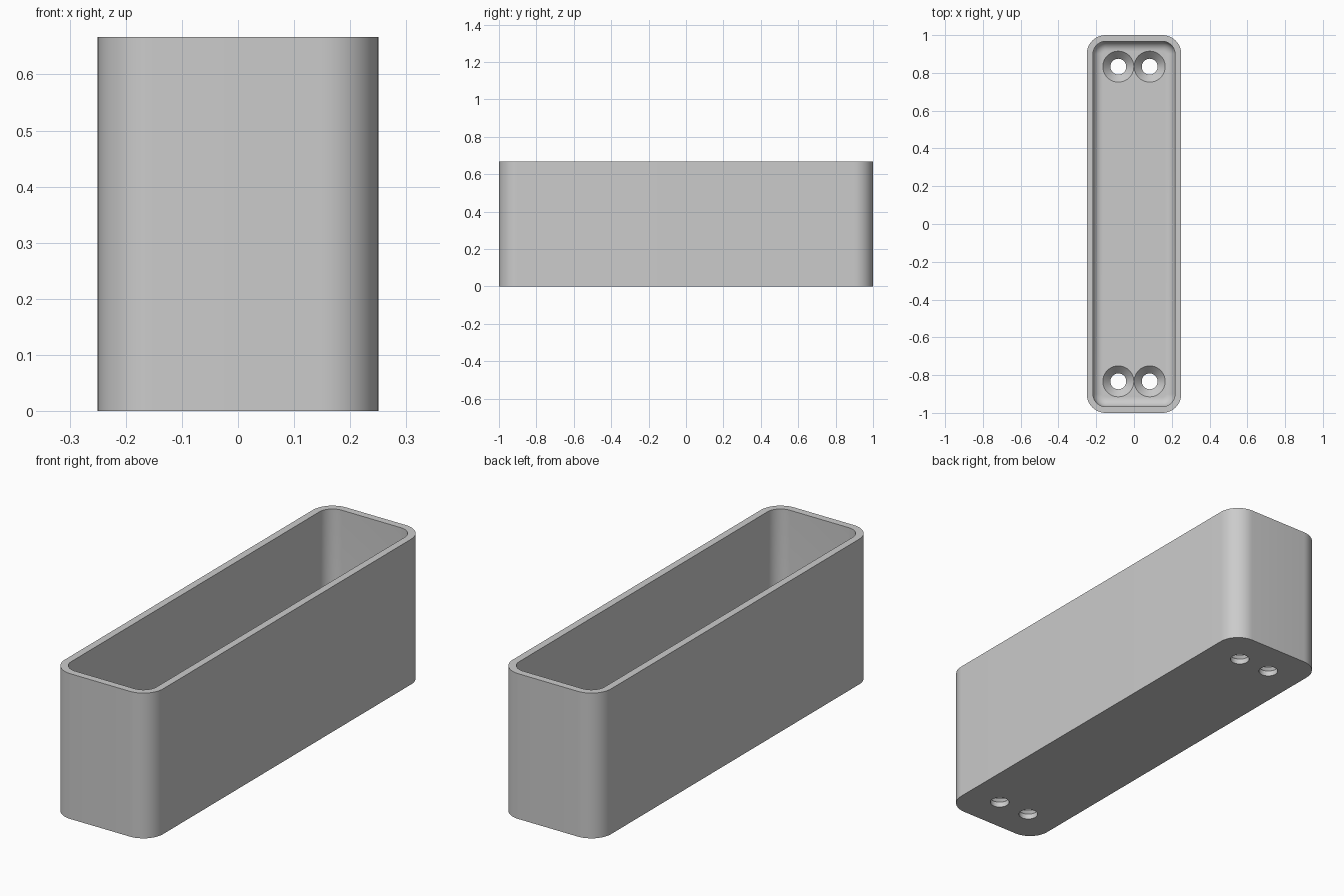
import bpy, bmesh, math

cube = bpy.data.objects.get("Cube")
if cube:
    bpy.data.objects.remove(cube, do_unlink=True)

HALF_X, HALF_Y, HEIGHT = 0.25, 1.0, 0.667
CORNER, WALL, FLOOR, FILLET = 0.1, 0.033, 0.067, 0.05
HOLE, SINK, SHANK = 0.042, 0.082, 0.025
STEPS = 12

grey = bpy.data.materials.new("plain grey")
grey.use_nodes = True
grey.diffuse_color = (0.6, 0.6, 0.6, 1)
grey.node_tree.nodes["Principled BSDF"].inputs["Base Color"].default_value = (0.6, 0.6, 0.6, 1)


def make_object(name, bm):
    bmesh.ops.recalc_face_normals(bm, faces=bm.faces)
    mesh = bpy.data.meshes.new(name)
    bm.to_mesh(mesh)
    bm.free()
    mesh.materials.append(grey)
    obj = bpy.data.objects.new(name, mesh)
    bpy.context.collection.objects.link(obj)
    return obj


def loft(bm, rings):
    """Skin a stack of equal rings and cap both ends."""
    rings = [[bm.verts.new(p) for p in ring] for ring in rings]
    for low, high in zip(rings, rings[1:]):
        for i in range(len(low)):
            j = (i + 1) % len(low)
            bm.faces.new((low[i], low[j], high[j], high[i]))
    bm.faces.new(rings[0])
    bm.faces.new(rings[-1])


def rounded_ring(inset, z):
    """Rounded rectangle, inset from the outer wall."""
    radius = CORNER - inset
    points = []
    for quarter, (sx, sy) in enumerate(((1, 1), (-1, 1), (-1, -1), (1, -1))):
        for k in range(STEPS + 1):
            a = (quarter + k / STEPS) * math.pi / 2
            points.append((sx * (HALF_X - CORNER) + radius * math.cos(a),
                           sy * (HALF_Y - CORNER) + radius * math.sin(a), z))
    return points


def circle(x, y, radius, z, sides=48):
    return [(x + radius * math.cos(i * math.tau / sides),
             y + radius * math.sin(i * math.tau / sides), z) for i in range(sides)]


# Open box: outer wall, rim, inner wall and a filleted floor
rings = [rounded_ring(0, 0), rounded_ring(0, HEIGHT), rounded_ring(WALL, HEIGHT)]
for k in range(9):
    a = k / 8 * math.pi / 2
    rings.append(rounded_ring(WALL + FILLET * (1 - math.cos(a)),
                              FLOOR + FILLET * (1 - math.sin(a))))
bm = bmesh.new()
loft(bm, rings)
box = make_object("open_box", bm)

# Countersunk screw holes, two at each end
bm = bmesh.new()
for x in (-0.083, 0.083):
    for y in (-0.833, 0.833):
        profile = ((HOLE, -0.05), (HOLE, SHANK), (SINK, FLOOR), (SINK, FLOOR + 0.04))
        loft(bm, [circle(x, y, r, z) for r, z in profile])
cutter = make_object("screw_hole_cutter", bm)
cutter.hide_render = True
cutter.hide_viewport = True

cut = box.modifiers.new("screw holes", "BOOLEAN")
cut.operation = "DIFFERENCE"
cut.solver = "EXACT"
cut.object = cutter

# Apply the cut, then smooth the rounded surfaces
bpy.ops.object.select_all(action="DESELECT")
bpy.context.view_layer.objects.active = box
box.select_set(True)
bpy.ops.object.modifier_apply(modifier=cut.name)
bpy.data.objects.remove(cutter, do_unlink=True)
bpy.ops.object.shade_smooth_by_angle(angle=math.radians(30))
